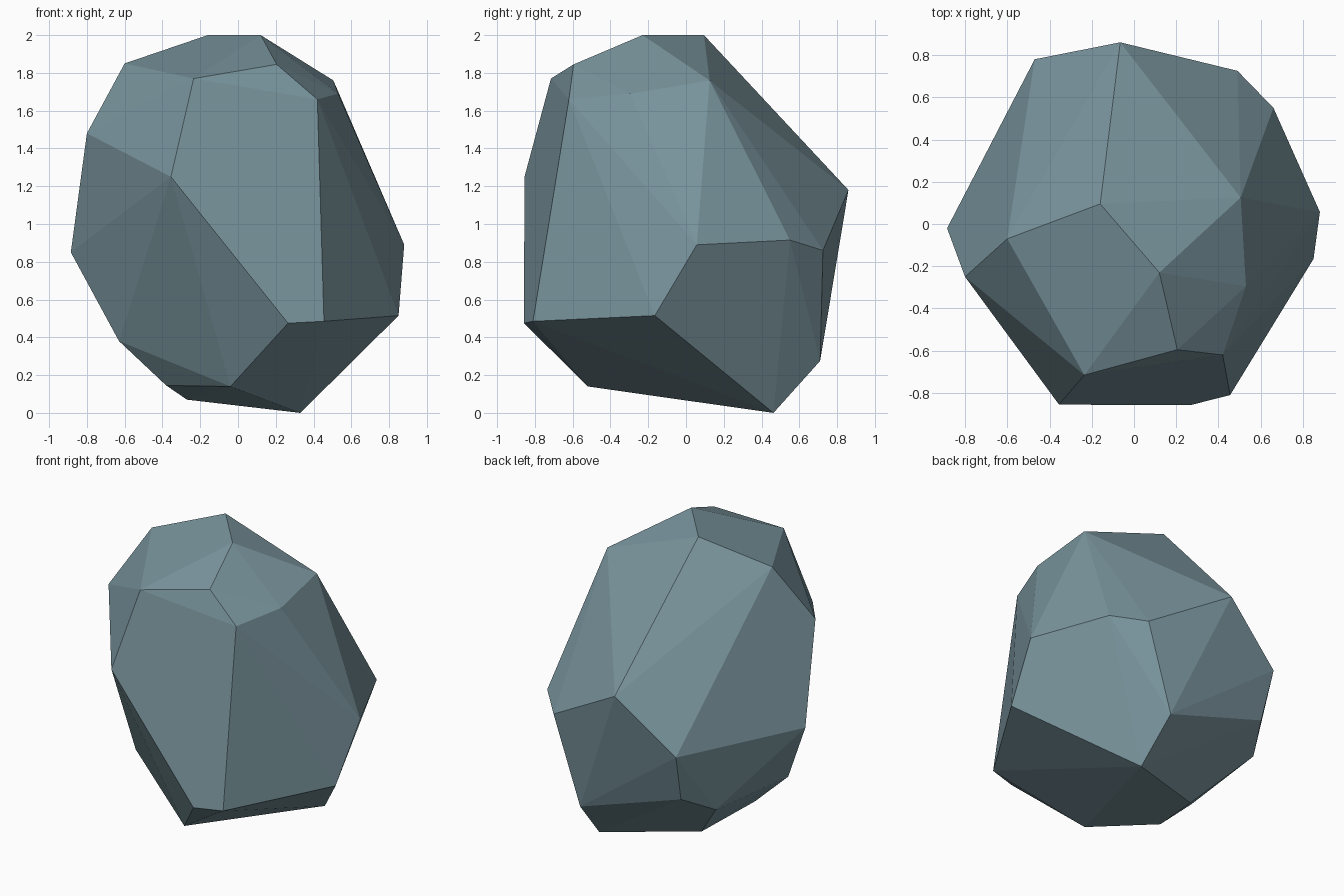
import bpy, bmesh, math

# Corner points of the faceted boulder, grouped by height
crown = [(-0.16, 0.095, 2.0), (0.12, -0.23, 2.0), (0.205, -0.595, 1.845),
         (-0.235, -0.715, 1.77), (-0.60, -0.07, 1.85)]
shoulder = [(0.42, -0.62, 1.66), (0.53, -0.295, 1.69), (0.505, 0.125, 1.76),
            (-0.355, -0.855, 1.25), (-0.80, -0.25, 1.48), (-0.065, 0.86, 1.18)]
belly = [(0.88, 0.057, 0.89), (0.66, 0.55, 0.915), (0.49, 0.725, 0.86),
         (-0.47, 0.78, 0.84), (-0.885, -0.02, 0.85), (0.85, -0.165, 0.515),
         (0.455, -0.81, 0.485), (0.265, -0.858, 0.475), (-0.445, 0.69, 0.515)]
foot = [(-0.56, 0.478, 0.395), (-0.63, -0.20, 0.38), (0.30, 0.71, 0.275),
        (-0.38, -0.20, 0.145), (-0.04, -0.52, 0.14), (-0.27, 0.22, 0.07),
        (0.33, 0.463, 0.0)]

# Boulder: wrap the corners in a hull, then merge nearly flat triangles
bm = bmesh.new()
for co in crown + shoulder + belly + foot:
    bm.verts.new(co)
hull = bmesh.ops.convex_hull(bm, input=bm.verts[:])
loose = [v for v in bm.verts if not v.link_faces]
bmesh.ops.delete(bm, geom=loose, context='VERTS')
bmesh.ops.dissolve_limit(bm, angle_limit=math.radians(4),
                         verts=bm.verts[:], edges=bm.edges[:])
bmesh.ops.recalc_face_normals(bm, faces=bm.faces[:])

mesh = bpy.data.meshes.new("boulder")
bm.to_mesh(mesh)
bm.free()
boulder = bpy.data.objects.new("boulder", mesh)
bpy.context.collection.objects.link(boulder)

# Single slate colour, flat facets
slate = bpy.data.materials.new("slate_grey")
slate.diffuse_color = (0.19, 0.295, 0.335, 1)
mesh.materials.append(slate)
